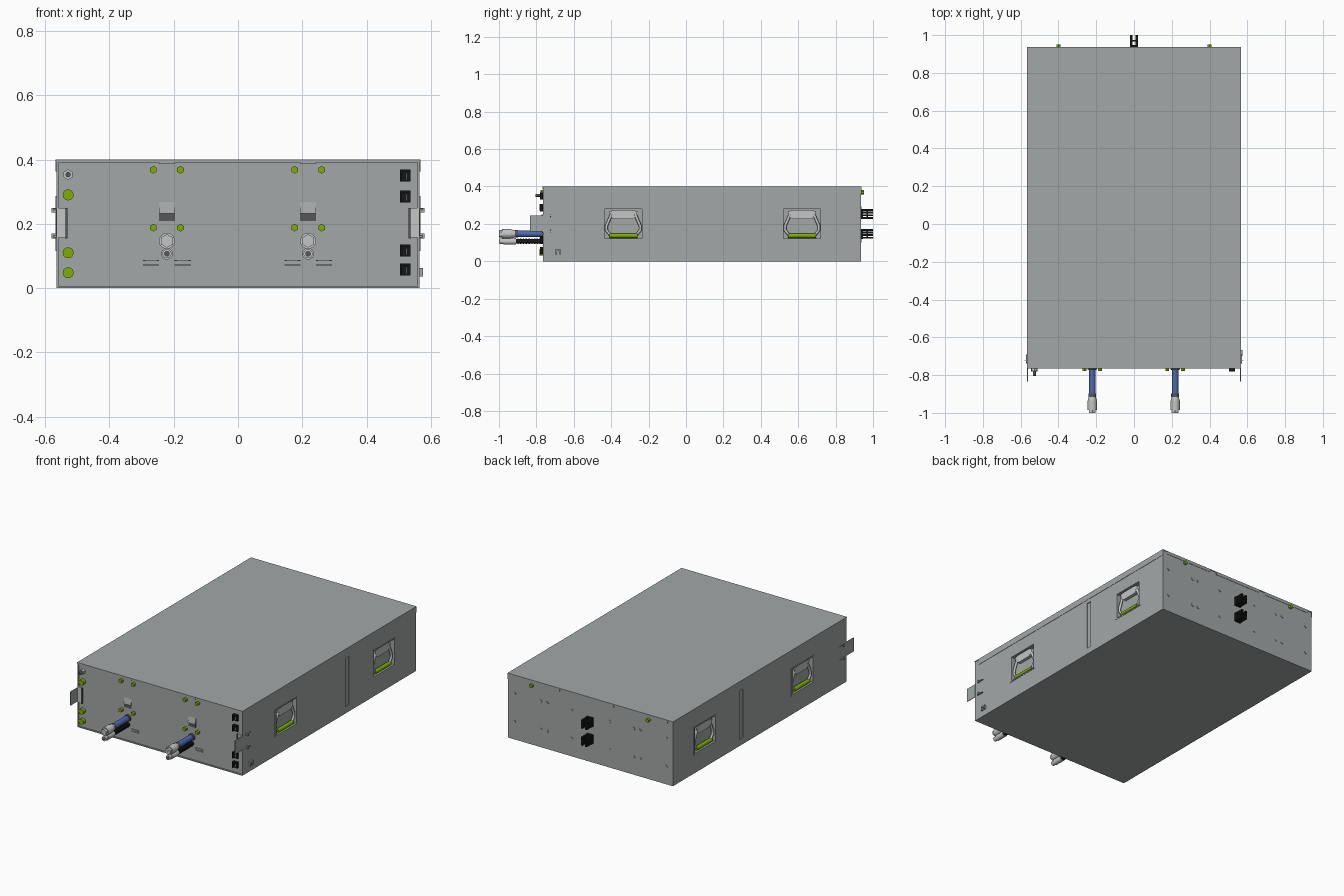
import bpy, bmesh, math
from mathutils import Matrix, Vector

if "Cube" in bpy.data.objects:
    bpy.data.objects.remove(bpy.data.objects["Cube"])


def mat(name, r, g, b):
    m = bpy.data.materials.new(name)
    m.diffuse_color = (r, g, b, 1)
    m.use_nodes = True
    m.node_tree.nodes["Principled BSDF"].inputs["Base Color"].default_value = m.diffuse_color
    return m


GREY = mat("panel grey", 0.37, 0.39, 0.39)
LIGHT = mat("light metal", 0.55, 0.56, 0.56)
GREEN = mat("green", 0.21, 0.42, 0.0)
BLUE = mat("blue", 0.07, 0.14, 0.45)
BLACK = mat("black", 0.008, 0.008, 0.008)
DARK = mat("dark grey", 0.09, 0.095, 0.1)


def finish(name, bm, material):
    bmesh.ops.recalc_face_normals(bm, faces=bm.faces)
    me = bpy.data.meshes.new(name)
    bm.to_mesh(me)
    bm.free()
    ob = bpy.data.objects.new(name, me)
    bpy.context.collection.objects.link(ob)
    if material:
        me.materials.append(material)
    return ob


def add_box(bm, x, y, z):
    """Box given as (min, max) ranges."""
    c = Vector([(a + b) / 2 for a, b in (x, y, z)])
    s = [abs(b - a) for a, b in (x, y, z)]
    bmesh.ops.create_cube(bm, size=1, matrix=Matrix.Translation(c) @ Matrix.Diagonal((*s, 1)))


def boxes(name, material, *ranges):
    bm = bmesh.new()
    for r in ranges:
        add_box(bm, *r)
    return finish(name, bm, material)


def rod(name, material, a, b, r, n=24, r2=None):
    """Cylinder or cone from point a to point b."""
    a, b = Vector(a), Vector(b)
    d = b - a
    bm = bmesh.new()
    m = Matrix.Translation((a + b) / 2) @ d.to_track_quat('Z', 'Y').to_matrix().to_4x4()
    bmesh.ops.create_cone(bm, cap_ends=True, segments=n, radius1=r, radius2=r if r2 is None else r2,
                          depth=d.length, matrix=m)
    if n > 8:
        for f in bm.faces:
            f.smooth = len(f.verts) == 4
    ob = finish(name, bm, material)
    if n > 8:
        for e in ob.data.edges:
            v1, v2 = (ob.data.vertices[i].co for i in e.vertices)
            e.use_edge_sharp = abs((v2 - v1).dot(d.normalized())) < 1e-5
    return ob


def prism(name, material, x0, x1, pts):
    """(y, z) outline extruded along x."""
    bm = bmesh.new()
    f = bm.faces.new([bm.verts.new((x0, y, z)) for y, z in pts])
    ext = bmesh.ops.extrude_face_region(bm, geom=[f])
    bmesh.ops.translate(bm, vec=(x1 - x0, 0, 0),
                        verts=[v for v in ext["geom"] if isinstance(v, bmesh.types.BMVert)])
    return finish(name, bm, material)


W, F, B, H = 0.565, -0.765, 0.935, 0.40
P = F + 0.005                      # recessed front panel plane
HANDLES = (-0.335, 0.62)

# Case with recessed front panel, handle trays and side grooves
case = boxes("case", GREY, ((-W, W), (F, B), (0, H - 0.005)))
cuts = [((-0.558, 0.558), (F - 0.02, P), (0.007, 0.39))]
for s in (-1, 1):
    for y in HANDLES:
        cuts.append(((s * (W - 0.026), s * (W + 0.02)), (y - 0.1, y + 0.1), (0.122, 0.28)))
    cuts.append(((s * (W - 0.006), s * (W + 0.02)), (0.247, 0.281), (0.04, 0.34)))
cutter = boxes("case_cutter", None, *cuts)
cutter.hide_render = True
mod = case.modifiers.new("recesses", 'BOOLEAN')
mod.operation, mod.solver, mod.object = 'DIFFERENCE', 'EXACT', cutter
bpy.context.view_layer.objects.active = case
bpy.ops.object.modifier_apply(modifier=mod.name)
bpy.data.objects.remove(cutter)

# Lid with side and back flanges
boxes("lid", GREY, ((-0.567, 0.567), (F - 0.001, B + 0.002), (H - 0.006, H)),
      ((-0.567, -0.564), (-0.73, B + 0.002), (0.362, H - 0.006)),
      ((0.564, 0.567), (-0.73, B + 0.002), (0.362, H - 0.006)),
      *[((x - 0.16, x + 0.16), (B - 0.002, B + 0.002), (0.38, H - 0.006)) for x in (-0.37, 0, 0.37)])

for s, side in ((-1, "left"), (1, "right")):
    for y, end in zip(HANDLES, ("front", "rear")):
        tag = f"{side}_{end}"
        # Tray rim
        o = s * (W + 0.002)
        i = s * (W - 0.004)
        boxes(f"handle_tray_rim_{tag}", GREY,
              ((i, o), (y - 0.1125, y - 0.1), (0.115, 0.287)),
              ((i, o), (y + 0.1, y + 0.1125), (0.115, 0.287)),
              ((i, o), (y - 0.1, y + 0.1), (0.115, 0.122)),
              ((i, o), (y - 0.1, y + 0.1), (0.28, 0.287)))
        # Pivot plate
        prism(f"handle_pivot_{tag}", LIGHT, s * (W - 0.027), s * (W - 0.006),
              [(y + a, z) for a, z in ((-0.05, 0.225), (0.05, 0.225), (0.07, 0.24), (0.075, 0.268),
                                       (0.045, 0.274), (-0.045, 0.274), (-0.075, 0.268), (-0.07, 0.24))])
        # Bent arms
        cu = bpy.data.curves.new(f"handle_arms_{tag}", 'CURVE')
        cu.dimensions, cu.bevel_depth, cu.bevel_resolution = '3D', 0.008, 2
        cu.use_fill_caps = True
        path = [(0.062, 0.255), (0.09, 0.19), (0.091, 0.168), (0.07, 0.14)]
        path += [(-a, z) for a, z in reversed(path)]
        sp = cu.splines.new('POLY')
        sp.points.add(len(path) - 1)
        for p, (a, z) in zip(sp.points, path):
            p.co = (s * (W - 0.012), y + a, z, 1)
        cu.materials.append(LIGHT)
        bpy.context.collection.objects.link(bpy.data.objects.new(f"handle_arms_{tag}", cu))
        # Green grip
        x = s * (W - 0.012)
        rod(f"handle_grip_{tag}", GREEN, (x, y - 0.075, 0.137), (x, y + 0.075, 0.137), 0.0125)

    # Front ear plate with light flange and dark inner edge
    boxes(f"front_ear_{side}", GREY, ((s * 0.562, s * 0.566), (-0.835, F + 0.002), (0.16, 0.245)),
          ((s * 0.566, s * 0.58), (-0.726, -0.722), (0.235, 0.25)),
          ((s * 0.566, s * 0.58), (-0.726, -0.722), (0.155, 0.17)))
    boxes(f"ear_flange_{side}", LIGHT, ((s * 0.536, s * 0.562), (P - 0.006, P + 0.001), (0.158, 0.25)))
    boxes(f"ear_edge_{side}", DARK, ((s * 0.53, s * 0.536), (P - 0.012, P + 0.001), (0.155, 0.25)))
    # Small side louvres
    for k, z in enumerate((0.245, 0.16)):
        prism(f"side_louvre_{side}_{k}", GREY, s * (W - 0.002), s * (W + 0.008),
              [(-0.738, z - 0.002), (-0.69, z - 0.002), (-0.695, z + 0.003), (-0.733, z + 0.003)])
# Small clip low on the right side
boxes("side_clip", GREY, ((W - 0.002, 0.575), (-0.70, -0.69), (0.036, 0.062)),
      ((W - 0.002, 0.575), (-0.677, -0.667), (0.036, 0.062)),
      ((W - 0.002, 0.575), (-0.69, -0.677), (0.054, 0.062)))

# Front knobs and grounding stud in the left column
for z in (0.29, 0.11, 0.048):
    rod("front_knob", GREEN, (-0.528, P, z), (-0.528, F - 0.017, z), 0.017)
rod("stud_nut", LIGHT, (-0.528, P, 0.353), (-0.528, F - 0.012, 0.353), 0.016, 6)
rod("stud", DARK, (-0.528, P, 0.353), (-0.528, -0.805, 0.353), 0.008, 16)

# Black sockets in the right column
for z in (0.35, 0.285, 0.117, 0.058):
    x = 0.52
    boxes("front_socket", BLACK, ((x - 0.016, x + 0.016), (F - 0.006, P), (z - 0.019, z + 0.019)),
          ((x - 0.016, x - 0.010), (F - 0.015, P), (z - 0.019, z + 0.019)),
          ((x - 0.016, x + 0.016), (F - 0.015, P), (z + 0.013, z + 0.019)))
    boxes("socket_contacts", DARK, ((x + 0.002, x + 0.006), (F - 0.008, P), (z - 0.012, z + 0.006)))

for cx, tag in ((-0.221, "left"), (0.218, "right")):
    # Green hex bolts
    for dx in (-0.042, 0.042):
        for z in (0.368, 0.188):
            rod(f"front_bolt_{tag}", GREEN, (cx + dx, P, z), (cx + dx, F - 0.014, z), 0.012, 6)
        # Spool-shaped tie slots
        x = cx + dx * 1.17
        boxes(f"tie_slot_{tag}", GREY, ((x - 0.018, x + 0.018), (P - 0.004, P), (0.075, 0.084)),
              ((x - 0.025, x + 0.025), (P - 0.006, P), (0.084, 0.087)),
              ((x - 0.025, x + 0.025), (P - 0.006, P), (0.071, 0.074)))
    # Hooded vent and lid tab
    prism(f"vent_hood_{tag}", GREY, cx - 0.025, cx + 0.025,
          [(P + 0.001, 0.272), (P + 0.001, 0.232), (P - 0.01, 0.232)])
    boxes(f"vent_opening_{tag}", DARK, ((cx - 0.025, cx + 0.025), (P - 0.002, P + 0.001), (0.209, 0.233)))
    boxes(f"lid_tab_{tag}", GREY, ((cx - 0.025, cx + 0.025), (F - 0.001, P + 0.001), (0.386, 0.395)))
    # Upper blue hose with coupling
    z = 0.147
    rod(f"hose_flange_{tag}", DARK, (cx, P, z), (cx, F - 0.008, z), 0.021)
    rod(f"blue_hose_{tag}", BLUE, (cx, P, z), (cx, -0.905, z), 0.0175)
    rod(f"coupling_collar_{tag}", DARK, (cx, -0.897, z), (cx, -0.915, z), 0.021)
    rod(f"coupling_body_{tag}", LIGHT, (cx, -0.912, z), (cx, -0.94, z), 0.019, r2=0.024)
    rod(f"coupling_sleeve_{tag}", LIGHT, (cx, -0.935, z), (cx, -0.985, z), 0.025)
    rod(f"coupling_nose_{tag}", LIGHT, (cx, -0.985, z), (cx, -1.0, z), 0.021, 6)
    rod(f"coupling_bore_{tag}", DARK, (cx, -0.99, z), (cx, -1.0, z), 0.012)
    # Lower black ribbed hose with coupling
    z = 0.107
    rod(f"black_hose_{tag}", BLACK, (cx, P, z), (cx, -0.915, z), 0.013)
    for k in range(9):
        y = -0.775 - k * 0.015
        rod(f"hose_rib_{tag}", BLACK, (cx, y, z), (cx, y - 0.007, z), 0.0155)
    rod(f"lower_coupling_{tag}", LIGHT, (cx, -0.91, z), (cx, -0.975, z), 0.018)
    rod(f"lower_nozzle_{tag}", LIGHT, (cx, -0.975, z), (cx, -0.998, z), 0.014)
    rod(f"lower_bore_{tag}", DARK, (cx, -0.99, z), (cx, -0.999, z), 0.009)

# Rear black plug connectors
for z in (0.147, 0.253):
    parts = [((-0.021, 0.021), (B, B + 0.012), (z - 0.027, z + 0.027)),
             ((-0.021, 0.021), (B + 0.03, B + 0.038), (z - 0.024, z + 0.024))]
    for x in (-0.015, 0.015):
        for dz in (-0.021, -0.007, 0.007, 0.021):
            parts.append(((x - 0.006, x + 0.006), (B, 1.0), (z + dz - 0.005, z + dz + 0.005)))
    boxes("rear_connector", BLACK, *parts)

# Rear rivets and green bolts
for x in (0.13, 0.297, 0.34, 0.52):
    for s in (-1, 1):
        for z in (0.285, 0.11):
            rod("rear_rivet", GREY, (s * x, B - 0.002, z), (s * x, B + 0.003, z), 0.009, 12)
for x in (-0.4, 0.4):
    rod("rear_bolt", GREEN, (x, B - 0.002, 0.368), (x, B + 0.016, 0.368), 0.012, 6)
